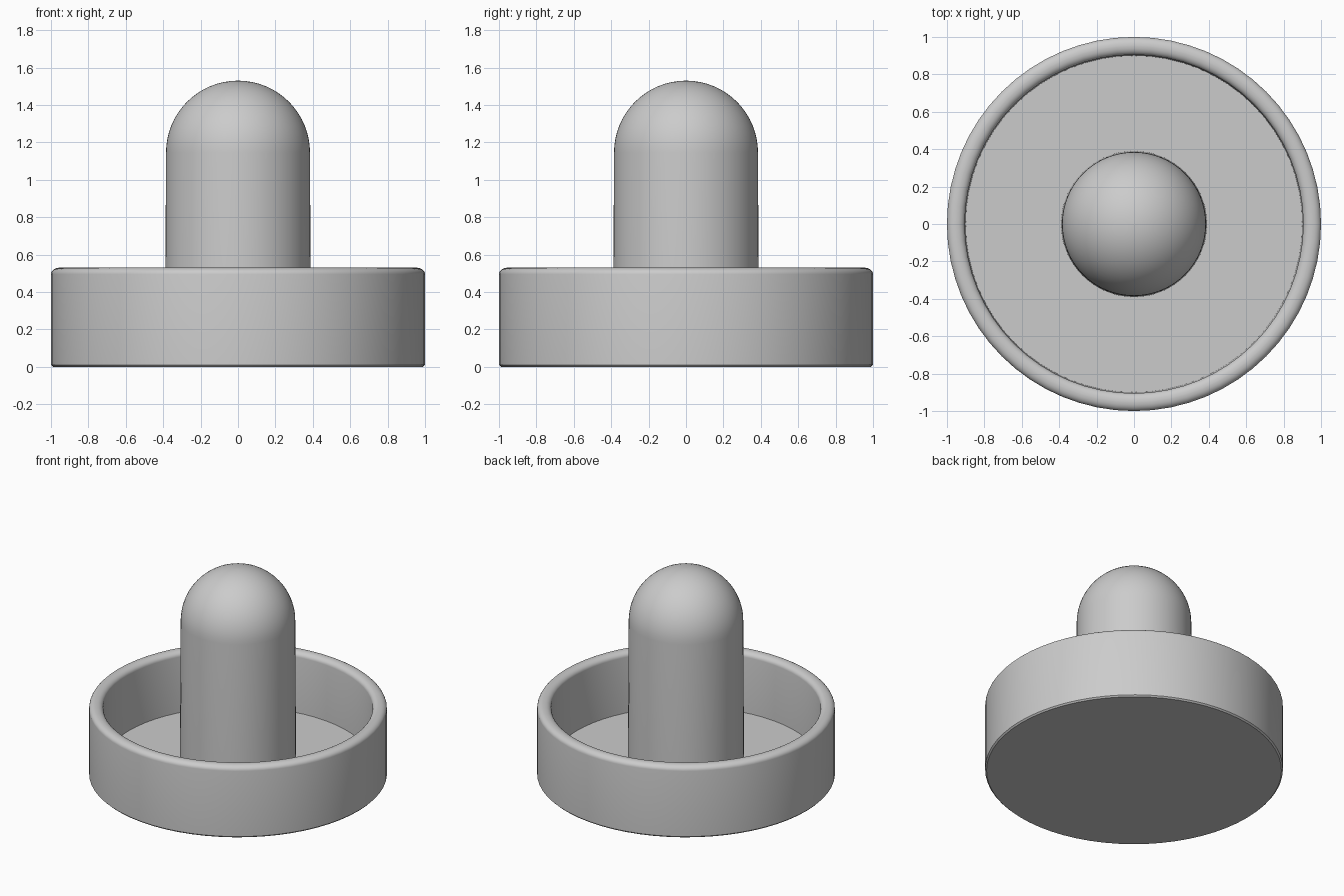
import bpy, bmesh, math

if "Cube" in bpy.data.objects:
    bpy.data.objects.remove(bpy.data.objects["Cube"])

SEGMENTS = 64


def arc(cx, cz, rx, rz, a0, a1, n):
    """Points along an elliptical arc, angles in degrees."""
    pts = []
    for i in range(n + 1):
        a = math.radians(a0 + (a1 - a0) * i / n)
        pts.append((cx + rx * math.cos(a), cz + rz * math.sin(a)))
    return pts


def lathe(name, profile):
    """Spin an (r, z) profile around the z axis into a closed solid."""
    bm = bmesh.new()
    verts = [bm.verts.new((r, 0, z)) for r, z in profile]
    edges = [bm.edges.new(pair) for pair in zip(verts, verts[1:])]
    bmesh.ops.spin(bm, geom=verts + edges, cent=(0, 0, 0), axis=(0, 0, 1),
                   angle=math.tau, steps=SEGMENTS, use_duplicate=False)
    bmesh.ops.remove_doubles(bm, verts=bm.verts, dist=1e-4)
    bmesh.ops.recalc_face_normals(bm, faces=bm.faces)
    mesh = bpy.data.meshes.new(name)
    bm.to_mesh(mesh)
    bm.free()
    obj = bpy.data.objects.new(name, mesh)
    bpy.context.collection.objects.link(obj)
    bpy.ops.object.select_all(action='DESELECT')
    obj.select_set(True)
    bpy.context.view_layer.objects.active = obj
    bpy.ops.object.shade_smooth_by_angle(angle=math.radians(35))
    return obj


FLOOR = 0.085   # top of the dish floor
RIM = 0.53      # top of the rim

# Dish: flat underside, upright wall with a rounded lip, recessed floor
lathe("dish_base",
      [(0, 0), (0.99, 0), (1.0, 0.01)]
      + arc(0.955, RIM - 0.035, 0.045, 0.035, 0, 90, 6)
      + arc(0.95, RIM - 0.035, 0.045, 0.035, 90, 180, 6)
      + [(0.90, FLOOR), (0, FLOOR)])

# Handle: round post with a hemispherical top, sunk slightly into the floor
lathe("handle",
      [(0, FLOOR - 0.03), (0.39, FLOOR - 0.03)]
      + arc(0, 1.145, 0.385, 0.385, 0, 89.9, 16)
      + [(0, 1.53)])
